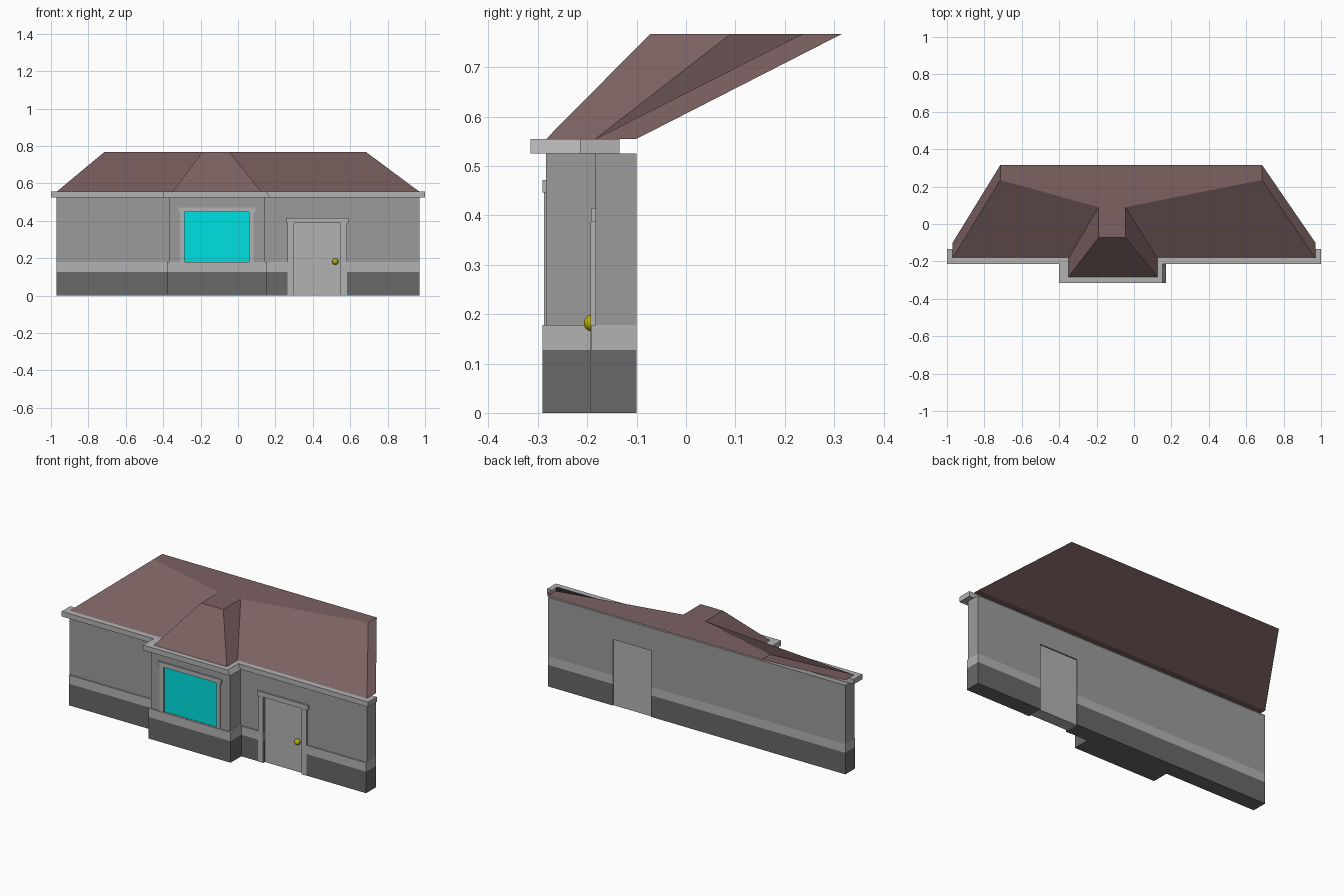
import bpy, bmesh

if "Cube" in bpy.data.objects:
    bpy.data.objects.remove(bpy.data.objects["Cube"])

def material(name, rgb):
    m = bpy.data.materials.new(name)
    m.diffuse_color = (*rgb, 1)
    m.use_nodes = True
    m.node_tree.nodes["Principled BSDF"].inputs["Base Color"].default_value = m.diffuse_color
    return m

DARK = material("dark_grey", (0.14, 0.14, 0.14))
WALL = material("wall_grey", (0.33, 0.33, 0.33))
TRIM = material("trim_grey", (0.45, 0.45, 0.45))
BROWN = material("roof_brown", (0.2, 0.12, 0.12))
CYAN = material("window_cyan", (0.0, 0.75, 0.75))
BRASS = material("knob_yellow", (0.5, 0.42, 0.0))

def loft(name, low, high, z0, z1, mat=None):
    """Join two matching outlines at two heights and cap them."""
    bm = bmesh.new()
    a = [bm.verts.new((x, y, z0)) for x, y in low]
    b = [bm.verts.new((x, y, z1)) for x, y in high]
    n = len(a)
    for i in range(n):
        j = (i + 1) % n
        bm.faces.new((a[i], a[j], b[j], b[i]))
    bm.faces.new(a[::-1])
    bm.faces.new(b)
    bmesh.ops.recalc_face_normals(bm, faces=bm.faces)
    me = bpy.data.meshes.new(name)
    bm.to_mesh(me)
    bm.free()
    ob = bpy.data.objects.new(name, me)
    bpy.context.collection.objects.link(ob)
    if mat:
        me.materials.append(mat)
    return ob

def box(name, x0, x1, y0, y1, z0, z1, mat=None):
    r = [(x0, y0), (x1, y0), (x1, y1), (x0, y1)]
    return loft(name, r, r, z0, z1, mat)

def plan(half, back, front, bay_l, bay_r, bay_front):
    """Facade outline with a projecting bay."""
    return [(-half, back), (-half, front), (bay_l, front), (bay_l, bay_front),
            (bay_r, bay_front), (bay_r, front), (half, front), (half, back)]

# walls in three courses
base = plan(0.97, -0.10, -0.191, -0.38, 0.155, -0.291)
upper = plan(0.97, -0.10, -0.183, -0.37, 0.145, -0.283)
plinth = loft("plinth", base, base, 0, 0.127, DARK)
band = loft("plinth_band", base, base, 0.127, 0.178, TRIM)
wall = loft("upper_wall", upper, upper, 0.178, 0.525, WALL)

# door and window openings
door_cut = box("door_cutter", 0.30, 0.548, -0.25, -0.05, -0.05, 0.39)
window_cut = box("window_cutter", -0.285, 0.06, -0.35, -0.268, 0.1785, 0.448)
for c in (door_cut, window_cut):
    c.hide_render = True
    c.display_type = 'WIRE'
for ob, cutters in ((plinth, [door_cut]), (band, [door_cut]),
                    (wall, [door_cut, window_cut])):
    for c in cutters:
        m = ob.modifiers.new("opening", 'BOOLEAN')
        m.operation = 'DIFFERENCE'
        m.solver = 'EXACT'
        m.object = c

# window glass and surround
box("window_glass", -0.285, 0.06, -0.278, -0.266, 0.178, 0.448, CYAN)
for x in (-0.309, 0.06):
    box("window_jamb", x, x + 0.024, -0.288, -0.275, 0.178, 0.448, TRIM)
box("window_lintel", -0.318, 0.093, -0.291, -0.275, 0.446, 0.472, TRIM)

# door, surround and knob
box("door", 0.30, 0.548, -0.178, -0.106, 0, 0.389, TRIM)
for x in (0.265, 0.548):
    box("door_jamb", x, x + 0.034, -0.193, -0.175, 0, 0.387, TRIM)
box("door_lintel", 0.257, 0.59, -0.192, -0.175, 0.387, 0.415, TRIM)
bpy.ops.mesh.primitive_uv_sphere_add(segments=24, ring_count=12, radius=0.017,
                                     location=(0.52, -0.19, 0.182))
knob = bpy.context.object
knob.name = "door_knob"
knob.data.materials.append(BRASS)
bpy.ops.object.shade_smooth_by_angle()

# eave gutter, bay sides lean slightly inward
loft("gutter", plan(1.0, -0.135, -0.215, -0.40, 0.17, -0.315),
     plan(1.0, -0.135, -0.215, -0.40, 0.152, -0.315), 0.525, 0.555, TRIM)

# hipped roof: eave outline lofted to the flat top outline
eave = plan(0.97, -0.10, -0.183, -0.35, 0.125, -0.283)
top = [(-0.715, 0.315), (-0.715, 0.235), (-0.19, 0.09), (-0.19, -0.073),
       (-0.045, -0.073), (-0.045, 0.09), (0.685, 0.235), (0.685, 0.315)]
loft("roof", eave, top, 0.555, 0.767, BROWN)
